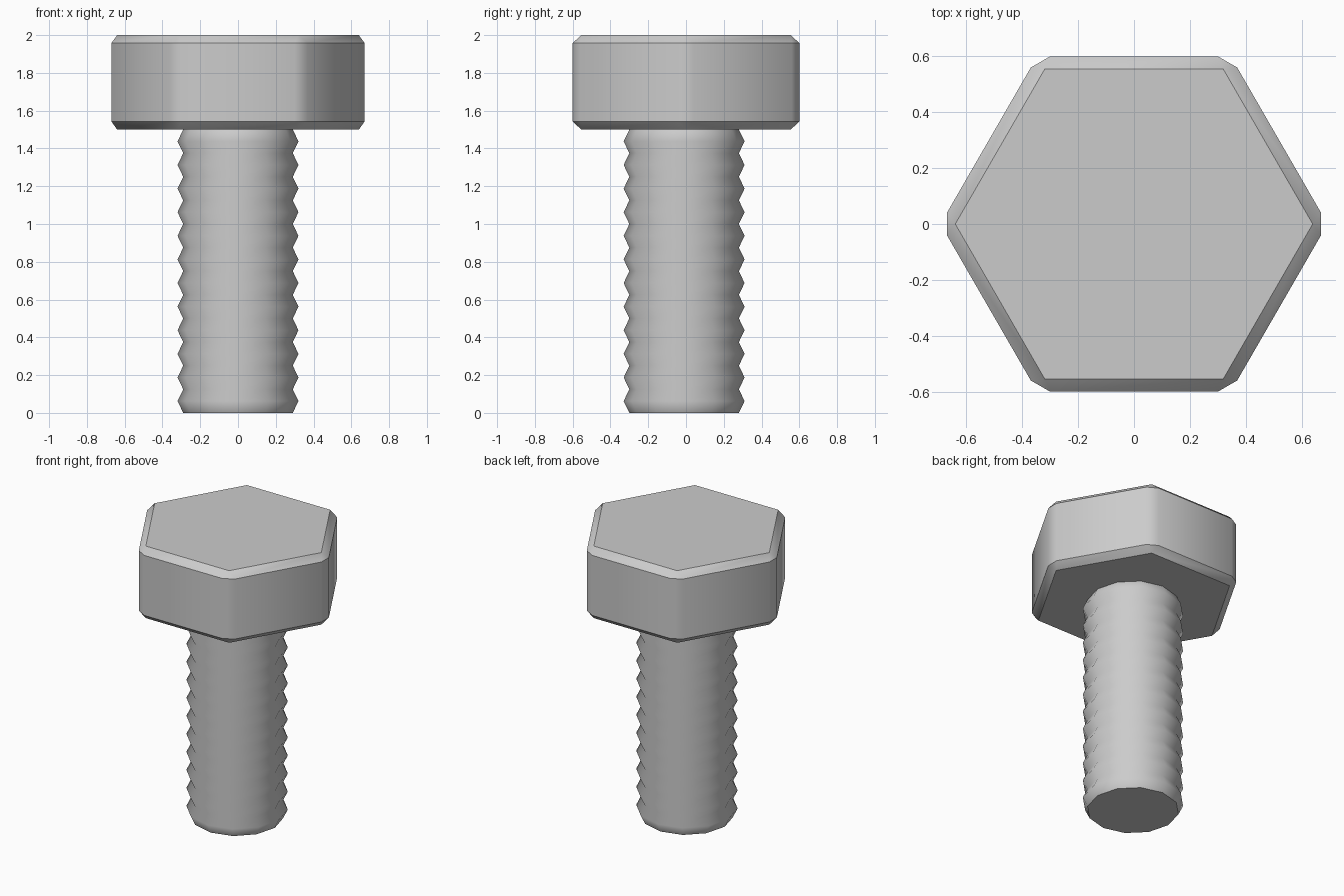
import bpy, bmesh
from math import cos, sin, pi, radians

if "Cube" in bpy.data.objects:
    bpy.data.objects.remove(bpy.data.objects["Cube"])


def finish(bm, name, angle):
    bmesh.ops.recalc_face_normals(bm, faces=bm.faces)
    mesh = bpy.data.meshes.new(name)
    bm.to_mesh(mesh)
    bm.free()
    obj = bpy.data.objects.new(name, mesh)
    bpy.context.collection.objects.link(obj)
    bpy.ops.object.select_all(action='DESELECT')
    obj.select_set(True)
    bpy.context.view_layer.objects.active = obj
    bpy.ops.object.shade_smooth_by_angle(angle=radians(angle))
    return obj


def ring(bm, radius, z, sides, cy=0.0):
    return [bm.verts.new((radius * cos(2 * pi * i / sides),
                          cy + radius * sin(2 * pi * i / sides), z))
            for i in range(sides)]


def loft(bm, rings):
    bm.faces.new(rings[0])
    bm.faces.new(rings[-1])
    for a, b in zip(rings, rings[1:]):
        for i in range(len(a)):
            j = (i + 1) % len(a)
            bm.faces.new((a[i], a[j], b[j], b[i]))


# Hexagonal head, every edge chamfered, then slightly flattened in height
APOTHEM, HEIGHT = 0.6, 0.55
bm = bmesh.new()
hex_radius = APOTHEM / cos(pi / 6)
loft(bm, [ring(bm, hex_radius, 0, 6), ring(bm, hex_radius, HEIGHT, 6)])
bmesh.ops.bevel(bm, geom=bm.edges[:], offset=0.046, segments=1,
                profile=0.5, affect='EDGES')
for v in bm.verts:
    v.co.z = 1.5 + v.co.z * 0.5 / HEIGHT
finish(bm, "bolt_head", 30.5)

# Ridged shaft: rings alternating between thread root and crest
ROOT, CREST, STEP = 0.29, 0.32, 0.0625
bm = bmesh.new()
loft(bm, [ring(bm, CREST if k % 2 else ROOT, k * STEP, 12, -0.01)
          for k in range(25)])
finish(bm, "threaded_shaft", 60)
